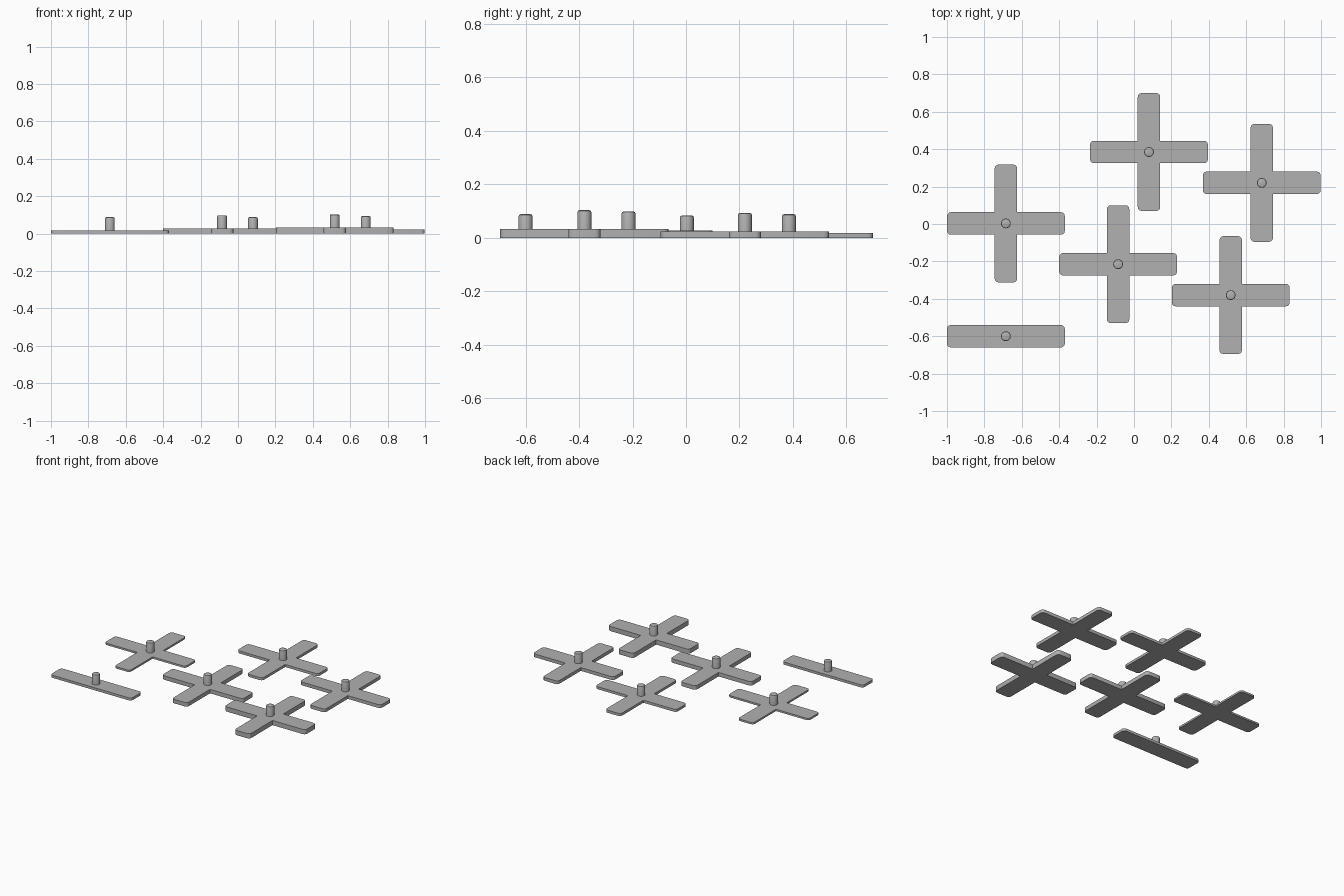
import bpy, bmesh, math
from mathutils import Vector

cube = bpy.data.objects.get("Cube")
if cube:
    bpy.data.objects.remove(cube, do_unlink=True)

ARM, HALF, ROUND = 0.315, 0.06, 0.02
PEG_R, PEG_H, CHAMFER = 0.026, 0.07, 0.007

grey = bpy.data.materials.new("plain grey")
grey.use_nodes = True
colour = (0.44, 0.44, 0.44, 1)
grey.diffuse_color = colour
grey.node_tree.nodes["Principled BSDF"].inputs["Base Color"].default_value = colour


def finish(bm, name, location):
    bmesh.ops.recalc_face_normals(bm, faces=bm.faces)
    mesh = bpy.data.meshes.new(name)
    bm.to_mesh(mesh)
    bm.free()
    mesh.materials.append(grey)
    obj = bpy.data.objects.new(name, mesh)
    obj.location = location
    bpy.context.collection.objects.link(obj)
    bpy.ops.object.select_all(action="DESELECT")
    obj.select_set(True)
    bpy.context.view_layer.objects.active = obj
    bpy.ops.object.shade_smooth_by_angle(angle=math.radians(35))
    return obj


def arm_end(angle):
    """Rounded tip of one arm, counter-clockwise, turned to the given angle."""
    points = []
    for side in (-1, 1):
        for i in range(4):
            a = math.radians(30 * i) + (0 if side > 0 else -math.pi / 2)
            points.append((ARM - ROUND + ROUND * math.cos(a),
                           side * (HALF - ROUND) + ROUND * math.sin(a)))
    c, s = math.cos(angle), math.sin(angle)
    return [(x * c - y * s, x * s + y * c) for x, y in points]


def plate(name, x, y, thickness, arms):
    """Flat plate with two opposite arms, or four arms joined at inner corners."""
    outline = []
    for k in range(arms):
        angle = 2 * math.pi * k / arms
        outline += arm_end(angle)
        if arms == 4:
            c, s = math.cos(angle), math.sin(angle)
            outline.append((HALF * (c - s), HALF * (s + c)))
    bm = bmesh.new()
    face = bm.faces.new([bm.verts.new((px, py, 0)) for px, py in outline])
    side = bmesh.ops.extrude_face_region(bm, geom=[face])
    top = [v for v in side["geom"] if isinstance(v, bmesh.types.BMVert)]
    bmesh.ops.translate(bm, verts=top, vec=Vector((0, 0, thickness)))
    finish(bm, name, (x, y, 0))


def peg(name, x, y, thickness):
    """Round upright pin with a chamfered top rim."""
    height = thickness + PEG_H
    bm = bmesh.new()
    bmesh.ops.create_cone(bm, cap_ends=True, segments=32, radius1=PEG_R,
                          radius2=PEG_R, depth=height)
    bmesh.ops.translate(bm, verts=bm.verts, vec=Vector((0, 0, height / 2)))
    rim = [e for e in bm.edges if all(v.co.z > height - 0.001 for v in e.verts)]
    bmesh.ops.bevel(bm, geom=rim, offset=CHAMFER, segments=2, profile=0.5,
                    affect="EDGES")
    finish(bm, name, (x, y, 0))


# Straight spacer and five cross spacers of growing thickness
spacers = [
    ("straight_spacer", -0.685, -0.6, 0.018, 2),
    ("cross_spacer_1", -0.685, 0.003, 0.013, 4),
    ("cross_spacer_2", 0.08, 0.385, 0.018, 4),
    ("cross_spacer_3", 0.683, 0.22, 0.023, 4),
    ("cross_spacer_4", -0.085, -0.215, 0.028, 4),
    ("cross_spacer_5", 0.517, -0.38, 0.033, 4),
]
for name, x, y, thickness, arms in spacers:
    plate(name + "_plate", x, y, thickness, arms)
    peg(name + "_peg", x, y, thickness)
